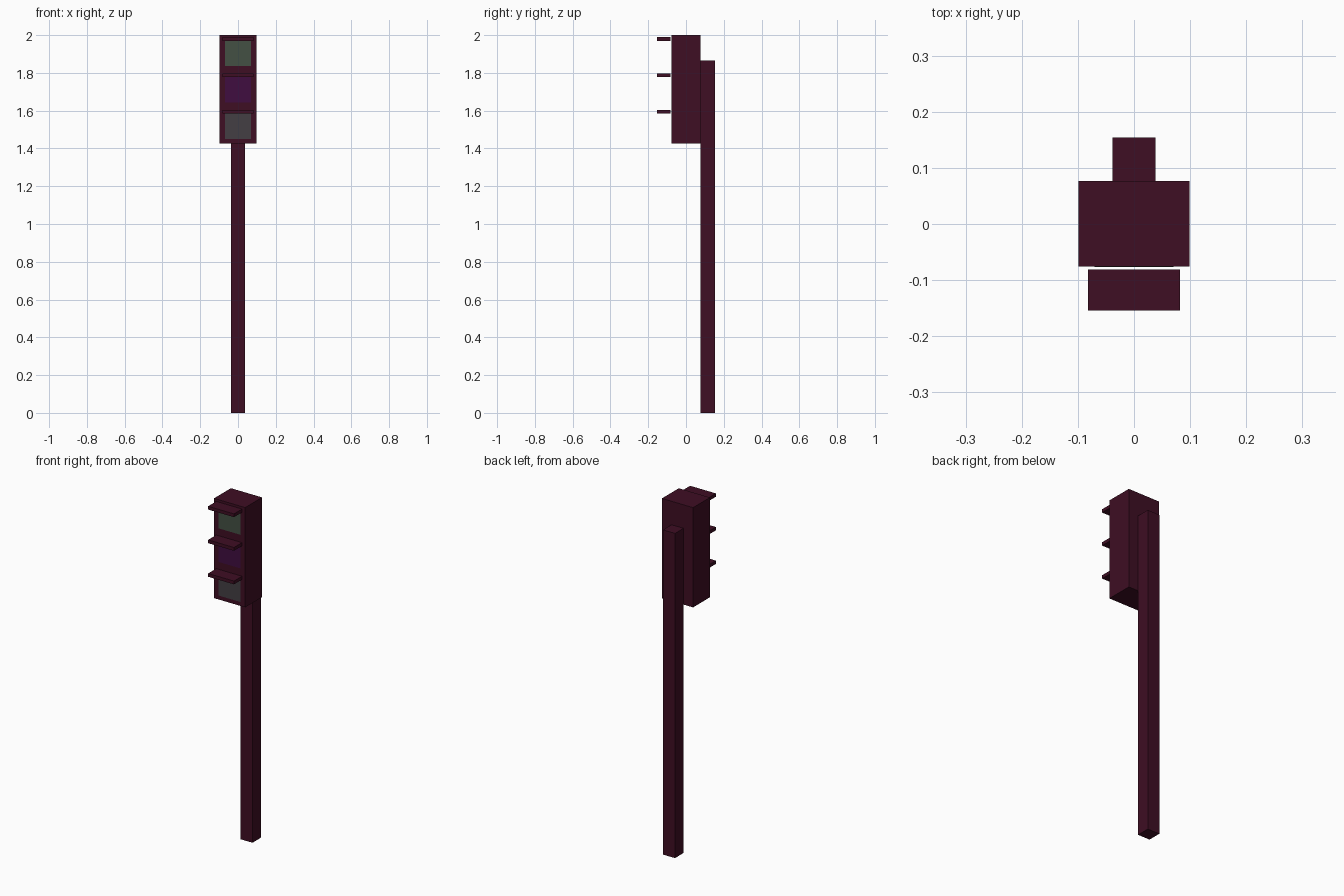
import bpy
import bmesh

if "Cube" in bpy.data.objects:
    bpy.data.objects.remove(bpy.data.objects["Cube"])


def linear(c):
    c /= 255
    return c / 12.92 if c <= 0.04045 else ((c + 0.055) / 1.055) ** 2.4


def material(name, rgb):
    m = bpy.data.materials.new(name)
    m.diffuse_color = (*[linear(c) for c in rgb], 1)
    m.use_nodes = True
    m.node_tree.nodes["Principled BSDF"].inputs["Base Color"].default_value = m.diffuse_color
    return m


def box(name, mat, x, y, z):
    """Box spanning the (low, high) pair on each axis."""
    bm = bmesh.new()
    bmesh.ops.create_cube(bm, size=1)
    for v in bm.verts:
        v.co = [(lo + hi) / 2 + c * (hi - lo) for c, (lo, hi) in zip(v.co, (x, y, z))]
    mesh = bpy.data.meshes.new(name)
    bm.to_mesh(mesh)
    bm.free()
    mesh.materials.append(mat)
    obj = bpy.data.objects.new(name, mesh)
    bpy.context.collection.objects.link(obj)
    return obj


maroon = material("dark maroon", (62, 14, 35))
lamps = [("green_lamp", material("grey green", (68, 80, 67))),
         ("purple_lamp", material("deep purple", (64, 13, 64))),
         ("grey_lamp", material("warm grey", (68, 62, 68)))]

# Square pole behind the signal housing
box("pole", maroon, (-0.038, 0.038), (0.077, 0.154), (0, 1.865))
box("housing", maroon, (-0.099, 0.099), (-0.076, 0.077), (1.427, 2.0))

# Three lamps, each under a flat visor
for i, (name, mat) in enumerate(lamps):
    top = 1.989 - 0.193 * i
    box(name.replace("lamp", "visor"), maroon,
        (-0.082, 0.082), (-0.154, -0.081), (top - 0.019, top))
    box(name, mat, (-0.07, 0.07), (-0.077, -0.075), (top - 0.153, top - 0.014))
